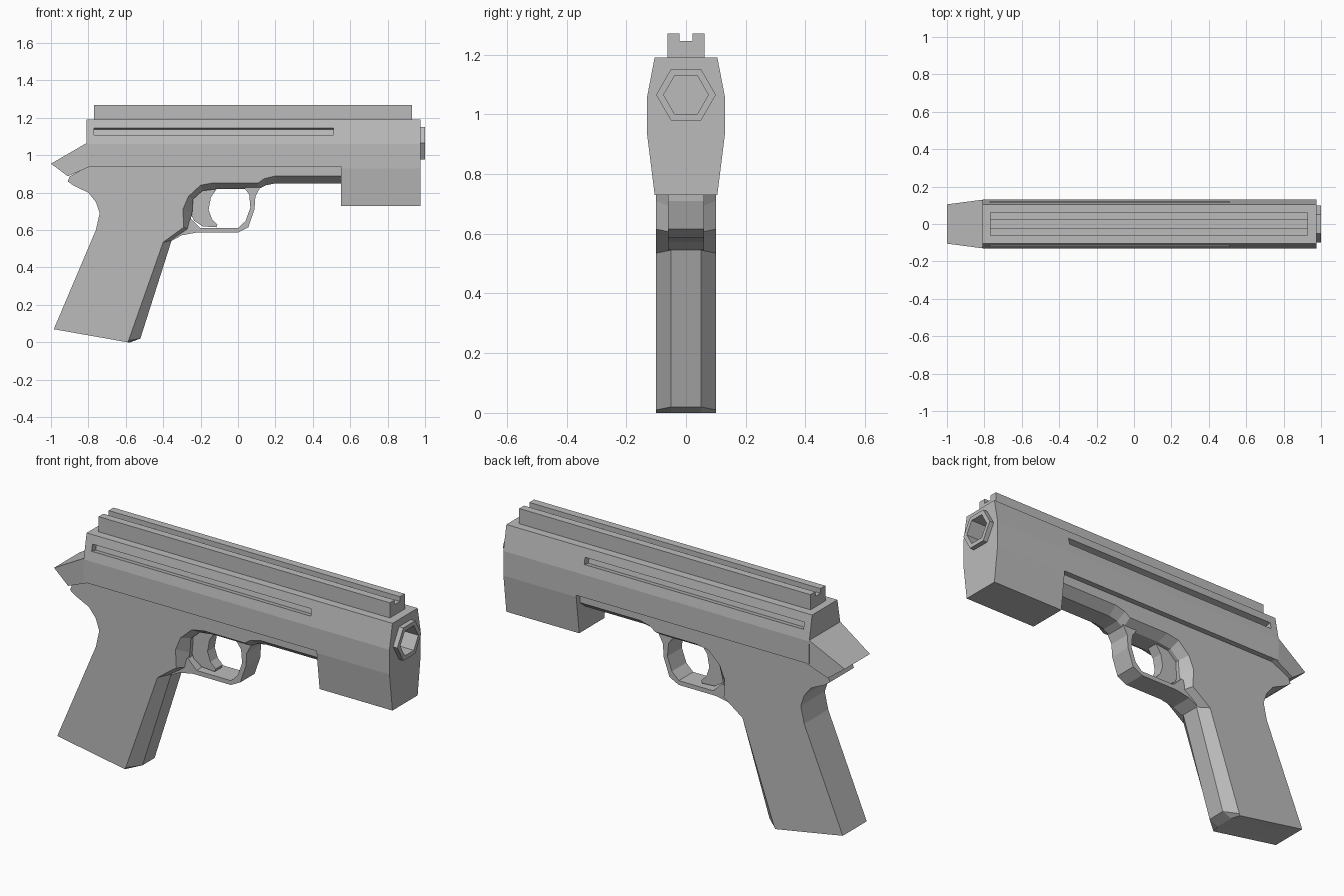
import bpy, bmesh, math

cube = bpy.data.objects.get("Cube")
if cube:
    bpy.data.objects.remove(cube, do_unlink=True)

grey = bpy.data.materials.new("plain grey")
grey.use_nodes = True
COLOUR = (0.5, 0.5, 0.5, 1)
grey.diffuse_color = COLOUR
grey.node_tree.nodes["Principled BSDF"].inputs["Base Color"].default_value = COLOUR


def loft(name, loops):
    """Bridge equal-length loops of 3D points and cap both ends."""
    bm = bmesh.new()
    rings = [[bm.verts.new(p) for p in loop] for loop in loops]
    n = len(rings[0])
    for a, b in zip(rings, rings[1:]):
        for i in range(n):
            j = (i + 1) % n
            bm.faces.new((a[i], a[j], b[j], b[i]))
    bm.faces.new(rings[0])
    bm.faces.new(rings[-1])
    bmesh.ops.recalc_face_normals(bm, faces=bm.faces)
    mesh = bpy.data.meshes.new(name)
    bm.to_mesh(mesh)
    bm.free()
    mesh.materials.append(grey)
    obj = bpy.data.objects.new(name, mesh)
    bpy.context.collection.objects.link(obj)
    return obj


def along_x(name, section, x0, x1):
    return loft(name, [[(x, y, z) for y, z in section] for x in (x0, x1)])


def along_y(name, profile, half):
    return loft(name, [[(x, y, z) for x, z in profile] for y in (-half, half)])


def mirrored(right_half):
    """Close a (y, z) half section by mirroring it across y = 0."""
    return right_half + [(-y, z) for y, z in reversed(right_half)]


def box(name, size, centre, tilt=0):
    x, y, z = (s / 2 for s in size)
    obj = along_x(name, [(-y, -z), (y, -z), (y, z), (-y, z)], -x, x)
    obj.location = centre
    obj.rotation_euler.x = tilt
    return obj


def hexagon(radius):
    return [(radius * math.cos(i * math.pi / 3),
             1.065 + radius * math.sin(i * math.pi / 3)) for i in range(6)]


def cut(obj, cutter):
    cutter.hide_render = True
    mod = obj.modifiers.new("cut", "BOOLEAN")
    mod.operation = "DIFFERENCE"
    mod.solver = "EXACT"
    mod.object = cutter
    bpy.context.view_layer.update()
    bpy.context.view_layer.objects.active = obj
    bpy.ops.object.modifier_apply(modifier=mod.name)
    bpy.data.objects.remove(cutter, do_unlink=True)


# Slide with deep front block, side slots and bore
slide = along_x("slide", mirrored([(0.105, 0.73), (0.13, 0.93), (0.13, 1.06), (0.105, 1.19)]),
                -0.81, 0.975)
cut(slide, box("underside_cutter", (2, 1, 0.5), (-0.45, 0, 0.69)))
slope = math.atan2(0.025, 0.13)
for side in (-1, 1):
    cut(slide, box("slot_cutter", (1.28, 0.07, 0.036),
                   (-0.13, side * 0.1165, 1.127), side * slope))
cut(slide, along_x("bore_cutter", hexagon(0.075), 0.82, 1.1))

# Hexagonal muzzle ring
muzzle = along_x("muzzle", hexagon(0.1), 0.97, 1.0)
cut(muzzle, along_x("muzzle_cutter", hexagon(0.075), 0.9, 1.1))

# Grooved top rail
along_x("top_rail", mirrored([(0.062, 1.19), (0.062, 1.27), (0.022, 1.27), (0.022, 1.245)]),
        -0.77, 0.93)

# Rear hammer wedge, narrowing backwards
wedge = [(-1.0, 0.955), (-0.81, 1.065), (-0.79, 0.94), (-0.91, 0.888)]
loft("hammer", [[(x, s * min(0.13, 0.105 + (x + 1) * 0.13), z) for x, z in wedge]
                for s in (-1, 1)])

# Frame and grip: shared back outline, chamfered front outline
back = [(0.55, 0.95), (-0.79, 0.945), (-0.9, 0.887), (-0.91, 0.86), (-0.88, 0.838),
        (-0.8, 0.8), (-0.76, 0.75), (-0.74, 0.69), (-0.76, 0.6), (-0.985, 0.07)]
side_front = [(-0.59, 0), (-0.585, 0.01), (-0.4, 0.535), (-0.29, 0.615), (-0.295, 0.71),
              (-0.265, 0.78), (-0.2, 0.84), (-0.13, 0.853), (0.11, 0.853),
              (0.14, 0.875), (0.2, 0.89), (0.55, 0.89)]
mid_front = [(-0.575, 0), (-0.522, 0.02), (-0.355, 0.545), (-0.265, 0.605), (-0.245, 0.69),
             (-0.24, 0.765), (-0.19, 0.81), (-0.11, 0.82), (0.11, 0.82),
             (0.15, 0.84), (0.2, 0.85), (0.55, 0.85)]
loft("frame", [[(x, y, z) for x, z in back + front] for y, front in
               ((-0.1, side_front), (-0.05, mid_front), (0.05, mid_front), (0.1, side_front))])

# Trigger guard loop
along_y("trigger_guard",
        [(-0.35, 0.545), (-0.3, 0.572), (-0.22, 0.587), (0, 0.587), (0.055, 0.615),
         (0.088, 0.71), (0.093, 0.78), (0.12, 0.83), (0.03, 0.83), (0.06, 0.79),
         (0.066, 0.72), (0.04, 0.648), (0, 0.61), (-0.2, 0.61), (-0.25, 0.66), (-0.3, 0.65)],
        0.06)

# Curved trigger
along_y("trigger",
        [(-0.26, 0.8), (-0.11, 0.825), (-0.145, 0.775), (-0.157, 0.71), (-0.14, 0.66),
         (-0.11, 0.63), (-0.115, 0.615), (-0.19, 0.62), (-0.235, 0.65), (-0.26, 0.7)],
        0.03)
